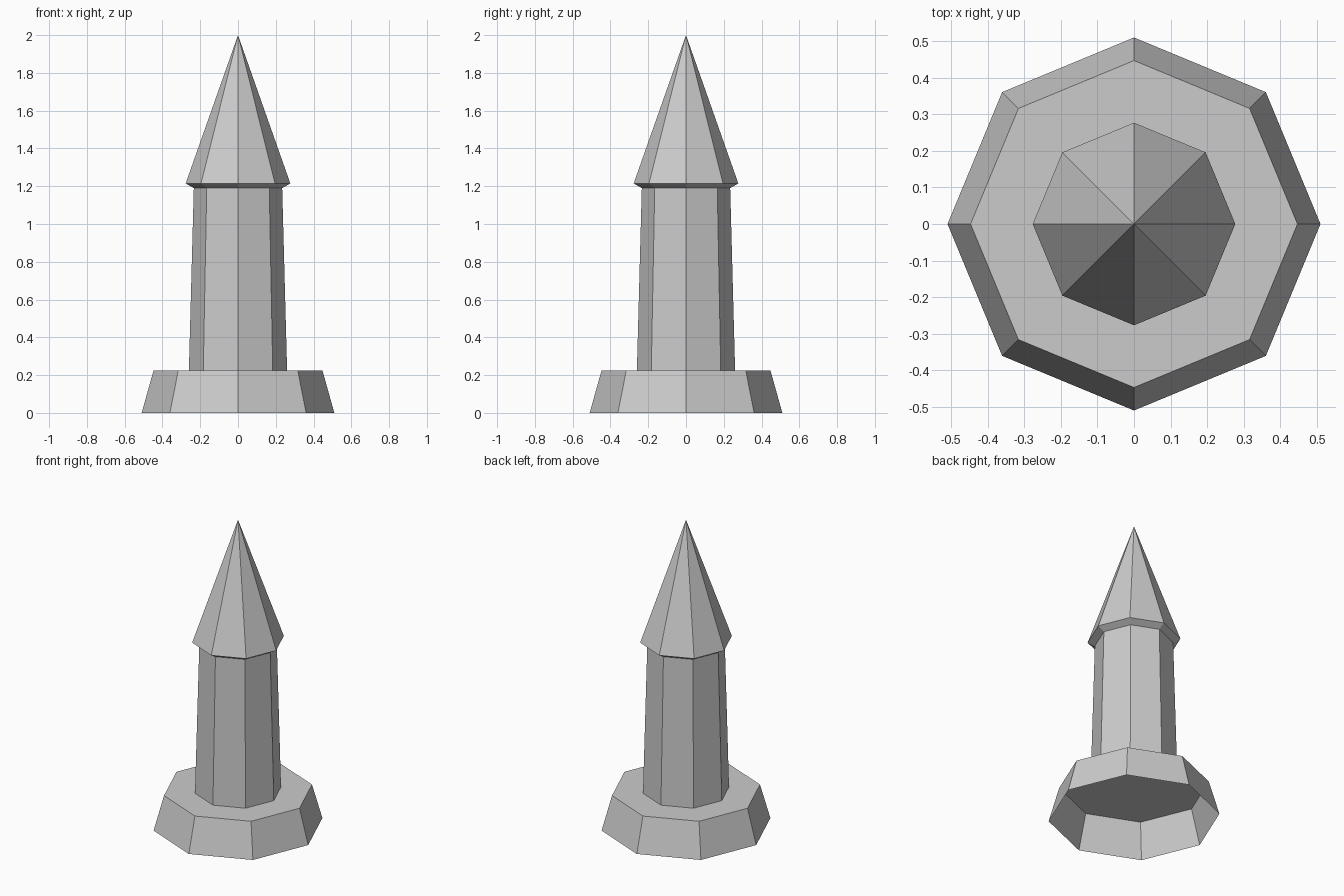
import bpy
import bmesh
from math import cos, sin, pi

if "Cube" in bpy.data.objects:
    bpy.data.objects.remove(bpy.data.objects["Cube"])

SIDES = 8


def lathe(name, profile):
    """Sweep a (radius, z) profile round z; a radius of 0 closes to a point."""
    bm = bmesh.new()
    rings = []
    for r, z in profile:
        if r == 0:
            rings.append([bm.verts.new((0, 0, z))] * SIDES)
        else:
            rings.append([bm.verts.new((r * cos(2 * pi * i / SIDES),
                                        r * sin(2 * pi * i / SIDES), z))
                          for i in range(SIDES)])
    for low, high in zip(rings, rings[1:]):
        for i in range(SIDES):
            j = (i + 1) % SIDES
            quad = [low[i], low[j], high[j], high[i]]
            bm.faces.new(list(dict.fromkeys(quad)))
    return bm, rings, name


def finish(bm, name):
    mesh = bpy.data.meshes.new(name)
    bm.to_mesh(mesh)
    bm.free()
    obj = bpy.data.objects.new(name, mesh)
    bpy.context.collection.objects.link(obj)
    return obj


# Flared base: sloping sides and a flat top, open underneath
bm, rings, name = lathe("base", [(0.51, 0), (0.447, 0.225)])
bm.faces.new(rings[-1])
finish(bm, name)

# Tapered column standing on the base
bm, rings, name = lathe("column", [(0.26, 0.225), (0.234, 1.19)])
finish(bm, name)

# Pointed roof with a narrow sloping eave
bm, rings, name = lathe("spire", [(0.234, 1.19), (0.277, 1.215), (0, 2.0)])
finish(bm, name)
